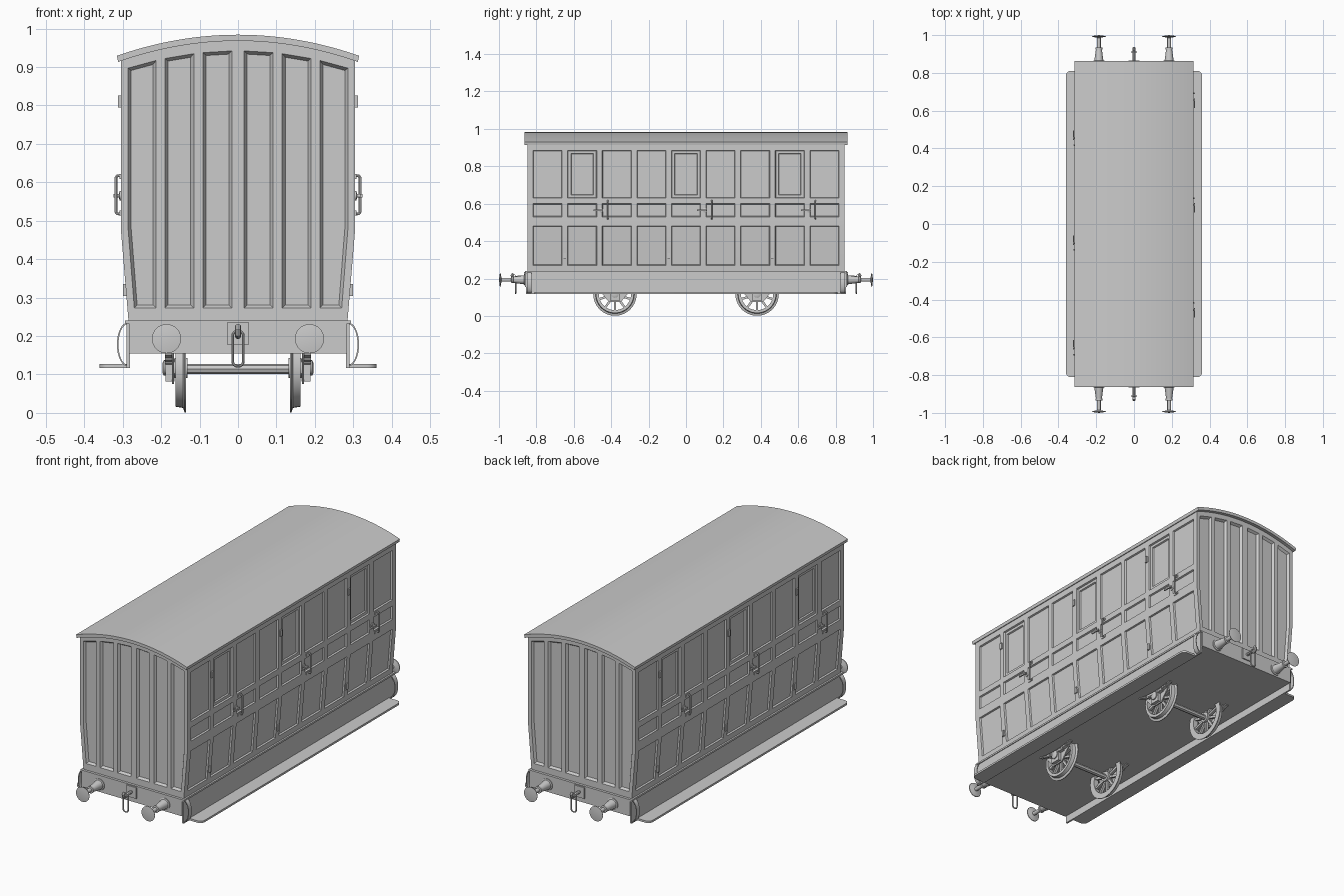
import bpy, bmesh
from math import sin, cos, pi, radians
from mathutils import Matrix, Vector

if "Cube" in bpy.data.objects:
    bpy.data.objects.remove(bpy.data.objects["Cube"])

I = Matrix.Identity(4)
R = Matrix.Rotation(pi, 4, 'Z')      # the coach is symmetric under a half turn
T = lambda x=0, y=0, z=0: Matrix.Translation((x, y, z))
BOTH = [I, R]


def place(mesh, name, copies):
    for m in copies:
        ob = bpy.data.objects.new(name, mesh)
        bpy.context.collection.objects.link(ob)
        ob.matrix_world = m


def finish(bm, name, copies=(I,), recalc=True):
    if recalc:
        bmesh.ops.recalc_face_normals(bm, faces=bm.faces)
    me = bpy.data.meshes.new(name)
    bm.to_mesh(me)
    bm.free()
    place(me, name, copies)


def box(bm, x0, x1, y0, y1, z0, z1):
    m = T((x0 + x1) / 2, (y0 + y1) / 2, (z0 + z1) / 2) @ Matrix.Diagonal((x1 - x0, y1 - y0, z1 - z0, 1))
    return bmesh.ops.create_cube(bm, size=1, matrix=m)['verts']


def lathe(bm, prof, m, cyclic=False, n=32):
    """Spin (radius, height) points about local z, then move by m."""
    vs = [bm.verts.new((r, 0, h)) for r, h in prof]
    es = [bm.edges.new(p) for p in zip(vs, vs[1:])]
    if cyclic:
        es.append(bm.edges.new((vs[-1], vs[0])))
    old = set(bm.verts) - set(vs)
    bmesh.ops.spin(bm, geom=vs + es, axis=(0, 0, 1), cent=(0, 0, 0), angle=2 * pi, steps=n)
    new = [v for v in bm.verts if v not in old]
    bmesh.ops.transform(bm, matrix=m, verts=new)
    bmesh.ops.remove_doubles(bm, verts=new, dist=1e-5)


def rod(name, pts, r, copies, cyclic=False):
    cu = bpy.data.curves.new(name, 'CURVE')
    cu.dimensions = '3D'
    cu.bevel_depth, cu.bevel_resolution, cu.use_fill_caps = r, 2, True
    sp = cu.splines.new('POLY')
    sp.points.add(len(pts) - 1)
    for p, c in zip(sp.points, pts):
        p.co = (*c, 1)
    sp.use_cyclic_u = cyclic
    ob = bpy.data.objects.new(name, cu)
    me = bpy.data.meshes.new_from_object(ob)
    bpy.data.objects.remove(ob)
    place(me, name, copies)


def extrude_profile(bm, pts, vec):
    f = bm.faces.new([bm.verts.new(p) for p in pts])
    g = bmesh.ops.extrude_face_region(bm, geom=[f])['geom']
    bmesh.ops.translate(bm, vec=vec, verts=[v for v in g if isinstance(v, bmesh.types.BMVert)])


def wall(name, cols, nrows, point, is_panel, is_window, out, bevel, depth):
    """Grid of cells; panel cells are sunk, window cells sunk again."""
    bm = bmesh.new()
    g = [[bm.verts.new(point(c, j)) for j in range(nrows)] for c in cols]
    panels, windows = [], []
    for i in range(len(cols) - 1):
        for j in range(nrows - 1):
            f = bm.faces.new((g[i][j], g[i + 1][j], g[i + 1][j + 1], g[i][j + 1]))
            f.normal_update()
            if f.normal.dot(Vector(out)) < 0:
                f.normal_flip()
            if is_panel(i, j):
                panels.append(f)
                if is_window(i, j):
                    windows.append(f)
    bmesh.ops.inset_region(bm, faces=panels, thickness=bevel, depth=-depth, use_even_offset=True)
    if windows:
        bmesh.ops.inset_region(bm, faces=windows, thickness=0.014, depth=0, use_even_offset=True)
        bmesh.ops.inset_region(bm, faces=windows, thickness=0.003, depth=-0.007, use_even_offset=True)
    finish(bm, name, BOTH, recalc=False)


def side_x(z):
    return 0.305 if z >= 0.48 else 0.285 + 0.02 * (z - 0.24) / 0.24


def arch(x):
    return 0.969 - 0.55 * x * x


# panelled side walls: nine columns, three of them doors
PITCH = 0.185
ys = [-0.847] + [PITCH * (k - 4) + s * 0.078 for k in range(9) for s in (-1, 1)] + [0.847]
zs = [0.24, 0.27, 0.48, 0.53, 0.60, 0.63, 0.885, 0.925]
wall("side_wall", ys, 8, lambda y, j: (side_x(zs[j]), y, zs[j]),
     lambda i, j: i % 2 == 1 and j in (1, 3, 5),
     lambda i, j: j == 5 and (i // 2) % 3 == 1, (1, 0, 0), 0.003, 0.008)

# panelled end walls: six tall panels under the arch
xs = [-0.305] + [s * v for s, r in ((-1, (0.286, 0.213, 0.19, 0.115, 0.091, 0.016)),
                                    (1, (0.016, 0.091, 0.115, 0.19, 0.213, 0.286))) for v in r] + [0.305]


def end_point(x, j):
    z = (0.24, 0.273, 0.48, arch(x) - 0.027, arch(x) + 0.006)[j]
    k = side_x(z) / 0.305 if abs(x) > 0.28 else 1
    return (x * k, -0.847, z)


wall("end_wall", xs, 5, end_point, lambda i, j: i % 2 == 1 and j in (1, 2),
     lambda i, j: False, (0, -1, 0), 0.008, 0.012)

# arched roof
bm = bmesh.new()
ax = [-0.315 + 0.63 * i / 28 for i in range(29)]
extrude_profile(bm, [(x, -0.864, arch(x) + 0.015) for x in ax] +
                [(x * 0.99, -0.864, arch(x) - 0.001) for x in reversed(ax)], (0, 1.728, 0))
finish(bm, "roof")

# underframe
bm = bmesh.new()
box(bm, -0.283, 0.283, -0.86, 0.86, 0.155, 0.24)
finish(bm, "underframe")

# valance, ledge and footboard
bm = bmesh.new()
box(bm, 0.281, 0.290, -0.855, 0.855, 0.117, 0.235)
box(bm, 0.280, 0.294, -0.86, 0.86, 0.232, 0.241)
finish(bm, "valance", BOTH)
bm = bmesh.new()
v = box(bm, 0.283, 0.361, -0.81, 0.81, 0.117, 0.127)
corner = [e for e in bm.edges if all(p.co.x > 0.35 for p in e.verts)
          and abs(e.verts[0].co.y - e.verts[1].co.y) < 0.01]
bmesh.ops.bevel(bm, geom=corner, offset=0.025, segments=5, affect='EDGES', profile=0.5)
finish(bm, "footboard", BOTH)

# bowed straps at the four corners
bm = bmesh.new()
arc = [(cos(a), sin(a)) for a in [pi * (k / 16 - 0.5) for k in range(17)]]
extrude_profile(bm, [(0.287 + 0.028 * c, 0, 0.178 + 0.057 * s) for c, s in arc] +
                [(0.287 + 0.024 * c, 0, 0.178 + 0.053 * s) for c, s in reversed(arc)], (0, 0.025, 0))
finish(bm, "corner_strap", [r @ T(y=y) for r in BOTH for y in (-0.85, 0.825)])

# door hinges, latches and grab handles
doors = [r @ T(y=PITCH * k) for r in BOTH for k in (-3, 0, 3)]
bm = bmesh.new()
for z in (0.81, 0.32):
    x = side_x(z)
    box(bm, x - 0.008, x + 0.007, -0.1, -0.086, z - 0.016, z + 0.016)
finish(bm, "door_hinges", doors)
bm = bmesh.new()
lathe(bm, [(0, 0), (0.012, 0), (0.012, 0.004), (0.005, 0.006), (0.005, 0.018), (0, 0.018)],
      T(0.304, 0.1, 0.565) @ Matrix.Rotation(pi / 2, 4, 'Y'), n=16)
box(bm, 0.317, 0.324, 0.06, 0.11, 0.561, 0.569)
finish(bm, "door_latch", doors)
bm = bmesh.new()
box(bm, 0.303, 0.308, 0.116, 0.144, 0.513, 0.526)
box(bm, 0.303, 0.308, 0.116, 0.144, 0.609, 0.622)
finish(bm, "handle_mounts", doors)
rod("grab_handle", [(0.304, 0.137, 0.518), (0.314, 0.137, 0.518), (0.318, 0.137, 0.524),
                    (0.318, 0.137, 0.611), (0.314, 0.137, 0.617), (0.304, 0.137, 0.617)], 0.004, doors)

# buffers
bm = bmesh.new()
lathe(bm, [(0, 0), (0.03, 0), (0.03, 0.006), (0.024, 0.008), (0.016, 0.065), (0.018, 0.066), (0.018, 0.076),
           (0.010, 0.077), (0.010, 0.128), (0.037, 0.134), (0.038, 0.137), (0, 0.142)],
      T(0, -0.858, 0.193) @ Matrix.Rotation(pi / 2, 4, 'X'))
finish(bm, "buffer", [r @ T(x) for r in BOTH for x in (-0.186, 0.186)])

# drawhook and coupling link
bm = bmesh.new()
box(bm, -0.028, 0.028, -0.866, -0.855, 0.178, 0.235)
finish(bm, "coupling_plate", BOTH)
rod("drawhook", [(0, -0.86, 0.207), (0, -0.90, 0.207), (0, -0.915, 0.2), (0, -0.927, 0.205),
                 (0, -0.93, 0.216), (0, -0.922, 0.226)], 0.008, BOTH)
link = [(0.014 * cos(a), -0.911, (0.2 if s > 0 else 0.135) + 0.014 * sin(a))
        for s in (1, -1) for a in [pi * k / 8 + (0 if s > 0 else pi) for k in range(9)]]
rod("coupling_link", link, 0.0035, BOTH, cyclic=True)

# wheelsets
AX = 0.117
axles = [T(y=y) for y in (-0.38, 0.38)]
corners = [r @ a for r in BOTH for a in axles]
to_x = T(0, 0, AX) @ Matrix.Rotation(pi / 2, 4, 'Y')
bm = bmesh.new()
lathe(bm, [(0.086, 0.135), (0.116, 0.135), (0.116, 0.139), (0.104, 0.143), (0.101, 0.162), (0.086, 0.162)],
      to_x, True, 40)
lathe(bm, [(0, 0.132), (0.026, 0.132), (0.026, 0.165), (0, 0.165)], to_x, n=24)
for k in range(10):
    vs = box(bm, 0.142, 0.155, -0.006, 0.006, 0.02, 0.09)
    bmesh.ops.transform(bm, matrix=T(0, 0, AX) @ Matrix.Rotation(2 * pi * k / 10, 4, 'X'), verts=vs)
finish(bm, "spoked_wheel", corners)
rod("axle", [(-0.17, 0, AX - 0.003), (0.17, 0, AX - 0.003)], 0.013, axles)

# axle guards, axleboxes and leaf springs
bm = bmesh.new()
extrude_profile(bm, [(0.166, y, z) for y, z in ((-0.1, 0.157), (-0.032, 0.075), (0.032, 0.075), (0.1, 0.157))],
                (0.006, 0, 0))
finish(bm, "axle_guard", corners)
bm = bmesh.new()
box(bm, 0.165, 0.188, -0.026, 0.026, 0.082, 0.14)
lathe(bm, [(0, 0.18), (0.02, 0.18), (0.02, 0.193), (0.014, 0.196), (0, 0.196)], to_x, n=20)
finish(bm, "axlebox", corners)
bm = bmesh.new()
for i, w in enumerate((0.115, 0.085, 0.055)):
    t = [w * (k / 6 - 1) for k in range(13)]
    zc = lambda y: 0.142 - 0.006 * i + 1.0 * y * y
    extrude_profile(bm, [(0.172, y, zc(y)) for y in t] +
                    [(0.172, y, zc(y) - 0.005) for y in reversed(t)], (0.018, 0, 0))
finish(bm, "leaf_spring", corners)

# smooth shading with sharp edges kept
bpy.ops.object.select_all(action='DESELECT')
for ob in bpy.context.scene.objects:
    ob.select_set(True)
    bpy.context.view_layer.objects.active = ob
bpy.ops.object.shade_smooth_by_angle(angle=radians(30))
